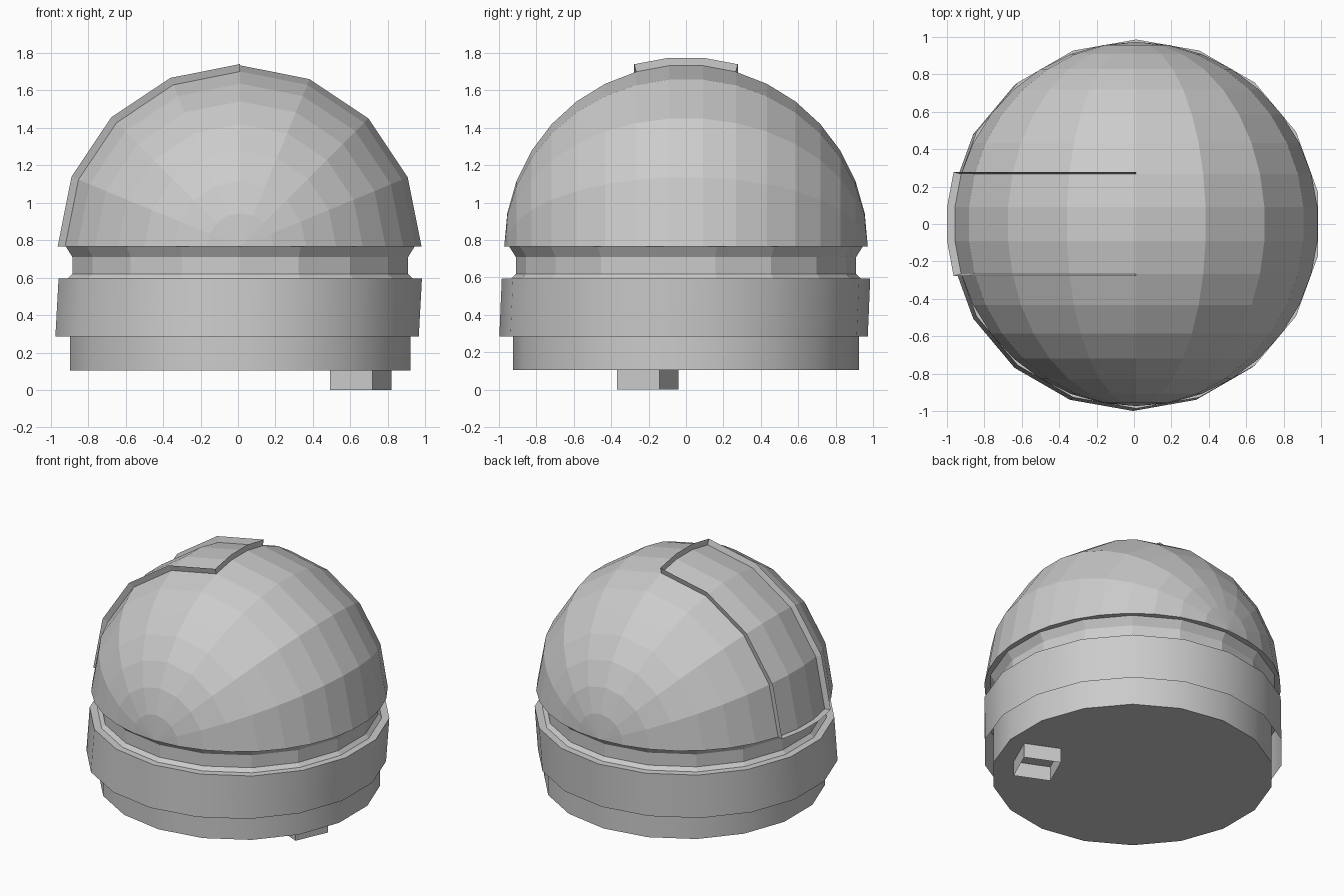
import bpy, bmesh, math
from mathutils import Vector, Matrix

if "Cube" in bpy.data.objects:
    bpy.data.objects.remove(bpy.data.objects["Cube"])

grey = bpy.data.materials.new("pale_grey")
grey.use_nodes = True
COLOUR = (0.6, 0.6, 0.6, 1)
grey.diffuse_color = COLOUR
grey.node_tree.nodes["Principled BSDF"].inputs["Base Color"].default_value = COLOUR

CENTRE = Vector((0.012, 0, 0.765))
SIDES = 18


def finish(name, bm, smooth=False):
    mesh = bpy.data.meshes.new(name)
    bm.to_mesh(mesh)
    bm.free()
    mesh.materials.append(grey)
    for p in mesh.polygons:
        p.use_smooth = smooth and abs(p.normal.z) < 0.5
    obj = bpy.data.objects.new(name, mesh)
    bpy.context.collection.objects.link(obj)
    return obj


def lathe(name, profile, cap=False, smooth=False):
    """Stack rings of (radius, z, x offset, y offset) into a tube."""
    bm = bmesh.new()
    rings = []
    for r, z, dx, dy in profile:
        angles = [math.tau * i / SIDES + math.pi / 2 for i in range(SIDES)]
        rings.append([bm.verts.new((dx + r * math.cos(a), dy + r * math.sin(a), z))
                      for a in angles])
    for low, high in zip(rings, rings[1:]):
        for i in range(SIDES):
            j = (i + 1) % SIDES
            bm.faces.new((low[i], low[j], high[j], high[i]))
    if cap:
        bm.faces.new(rings[0][::-1])
    bm.normal_update()
    return finish(name, bm, smooth)


# Drum wall, closed underneath
cx = CENTRE.x
lathe("drum_wall", [(0.924, 0.105, cx, 0), (0.924, 0.6, cx, 0)], cap=True, smooth=True)

# Neck between drum and dome
lathe("neck", [(0.935, 0.595, cx, 0), (0.91, 0.62, cx, 0),
               (0.91, 0.71, cx, 0), (0.945, CENTRE.z, cx, 0)])

# Skirt around the drum, open below, with a flat top rim
lathe("skirt", [(0.985, 0.285, -0.005, -0.013), (0.985, 0.595, cx, 0)], smooth=True)
lathe("skirt_rim", [(0.985, 0.595, cx, 0), (0.92, 0.595, cx, 0)])

# Dome: upper half of a sphere whose poles lie front and back
bm = bmesh.new()
bmesh.ops.create_uvsphere(bm, u_segments=16, v_segments=17, radius=0.972,
                          matrix=Matrix.Rotation(math.pi / 2, 4, "X"))
bmesh.ops.delete(bm, geom=[v for v in bm.verts if v.co.z < -0.01], context="VERTS")

# Raised border walls around the opening on the right side of the dome
opening = {f for f in bm.faces
           if f.calc_center_median().x < 0 and abs(f.calc_center_median().y) < 0.26}
border = [e for e in bm.edges if sum(f in opening for f in e.link_faces) == 1]
walls = bmesh.new()
for e in border:
    a, b = (v.co.copy() for v in e.verts)
    walls.faces.new([walls.verts.new(p + CENTRE) for p in (a, b, b * 1.043, a * 1.043)])
bmesh.ops.remove_doubles(walls, verts=walls.verts, dist=0.001)
bmesh.ops.recalc_face_normals(walls, faces=walls.faces)
finish("opening_border", walls)

# Flat underside of the dome
bmesh.ops.contextual_create(bm, geom=[e for e in bm.edges if e.is_boundary])
bmesh.ops.recalc_face_normals(bm, faces=bm.faces)
bmesh.ops.translate(bm, verts=bm.verts, vec=CENTRE)
finish("dome", bm)

# Small open box under the drum
bm = bmesh.new()
spin = Matrix.Translation((0.655, -0.205, 0.0525)) @ Matrix.Rotation(math.radians(-24), 4, "Z")
bmesh.ops.create_cube(bm, size=1, matrix=spin @ Matrix.Diagonal((0.25, 0.25, 0.105, 1)))
bm.normal_update()
bmesh.ops.delete(bm, geom=[f for f in bm.faces if abs(f.normal.z) > 0.9], context="FACES")
finish("foot_box", bm)
